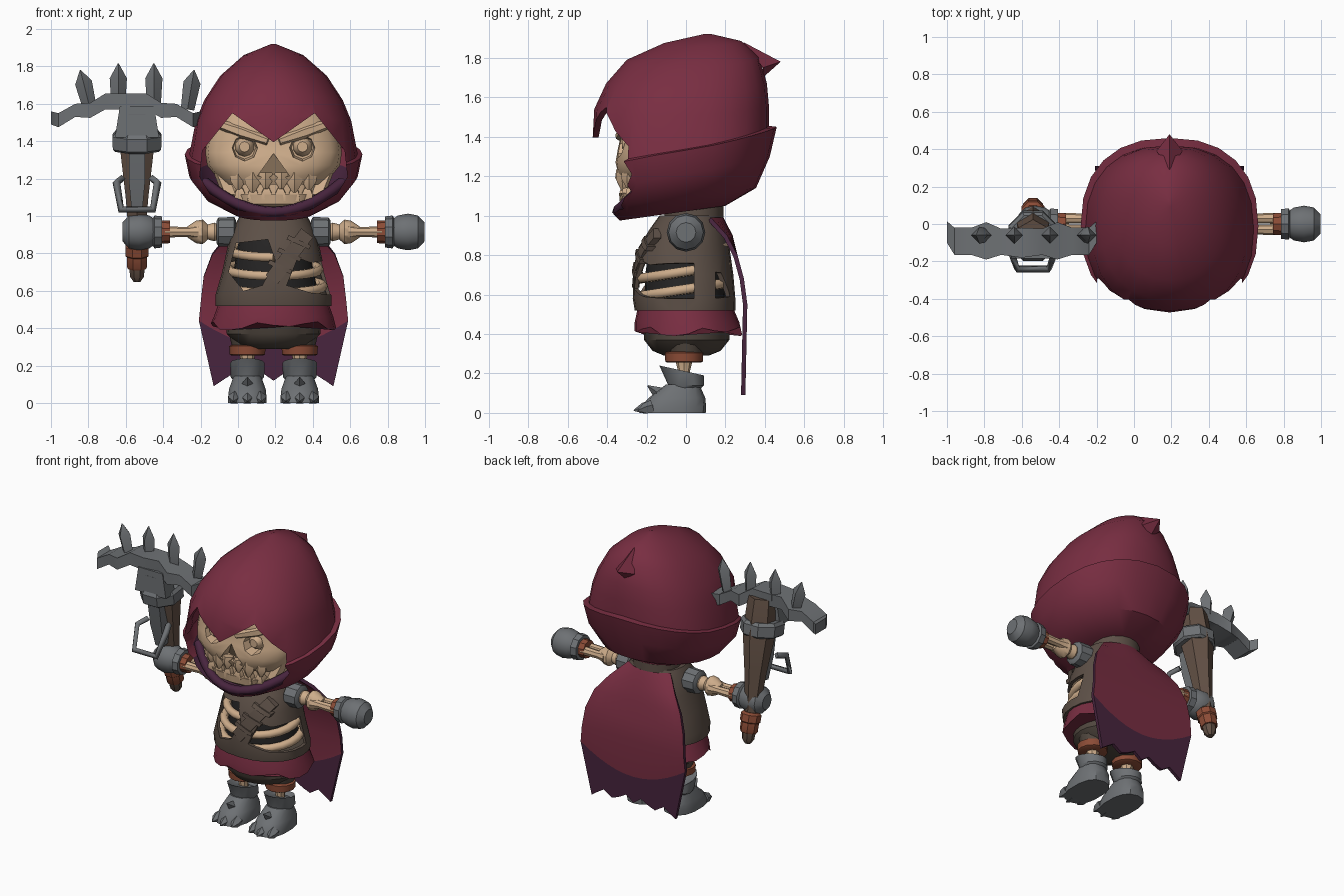
import bpy, bmesh, math
from mathutils import Vector

if "Cube" in bpy.data.objects:
    bpy.data.objects.remove(bpy.data.objects["Cube"])

BODY = 0.19       # x of the figure
WEAPON = -0.54    # x of the held weapon


def material(name, r, g, b):
    m = bpy.data.materials.new(name)
    m.diffuse_color = (r, g, b, 1)
    m.use_nodes = True
    m.node_tree.nodes["Principled BSDF"].inputs["Base Color"].default_value = m.diffuse_color
    return m


RED = material("wine cloth", .190, .027, .054)
PURPLE = material("purple lining", .064, .018, .048)
BONE = material("bone", .62, .42, .26)
STEEL = material("grey metal", .155, .165, .175)
LEATHER = material("brown leather", .108, .079, .062)
ORANGE = material("rust leather", .26, .072, .037)
DARK = material("dark inside", .018, .017, .017)
PANTS = material("dark brown", .082, .064, .050)
WOOD = material("wood", .125, .082, .060)
CUTTERS = []


def mesh(name, verts, faces, mats, at=BODY):
    me = bpy.data.meshes.new(name)
    me.from_pydata([tuple(v) for v in verts], [], faces)
    bm = bmesh.new()
    bm.from_mesh(me)
    bmesh.ops.recalc_face_normals(bm, faces=bm.faces)
    bm.to_mesh(me)
    bm.free()
    for m in mats if isinstance(mats, (list, tuple)) else [mats]:
        me.materials.append(m)
    ob = bpy.data.objects.new(name, me)
    ob.location.x = at
    bpy.context.collection.objects.link(ob)
    return ob


def skin(name, rings, mats, at=BODY):
    """Closed surface through equal rings of points."""
    n = len(rings[0])
    faces = [(k*n+i, k*n+(i+1) % n, (k+1)*n+(i+1) % n, (k+1)*n+i)
             for k in range(len(rings)-1) for i in range(n)]
    faces += [tuple(range(n)), tuple(range((len(rings)-1)*n, len(rings)*n))]
    return mesh(name, [p for r in rings for p in r], faces, mats, at)


def oval(zf, zb, w, yf, yb, droop=0, p=1.0, n=24):
    """Ring with front/back heights and depths; the sides may droop."""
    pts = []
    for i in range(n):
        a = 2*math.pi*i/n
        s, c = math.sin(a), math.cos(a)
        x = w*math.copysign(abs(s)**p, s)
        y = (yf+yb)/2 - (yb-yf)/2*math.copysign(abs(c)**p, c)
        pts.append((x, y, zf+(zb-zf)*(1-c)/2-droop*abs(s)))
    return pts


def lathe(name, p0, p1, profile, mat, n=10, rot=0.0, at=BODY):
    """Turned part from p0 to p1; profile holds (fraction, radius)."""
    p0, p1 = Vector(p0), Vector(p1)
    d = p1-p0
    q = d.to_track_quat('Z', 'X')
    rings = [[p0 + q @ Vector((r*math.cos(rot+2*math.pi*i/n), r*math.sin(rot+2*math.pi*i/n), t*d.length))
              for i in range(n)] for t, r in profile]
    return skin(name, rings, mat, at)


def prism(name, pts, y0, y1, mats, at=BODY):
    return skin(name, [[(x, y, z) for x, z in pts] for y in (y0, y1)], mats, at)


def tube(name, pts, r, mat, at=BODY, res=1):
    cu = bpy.data.curves.new(name, 'CURVE')
    cu.dimensions = '3D'
    cu.bevel_depth, cu.bevel_resolution, cu.use_fill_caps = r, res, True
    sp = cu.splines.new('POLY')
    sp.points.add(len(pts)-1)
    for q, p in zip(sp.points, pts):
        q.co = (*p, 1)
    cu.materials.append(mat)
    ob = bpy.data.objects.new(name, cu)
    ob.location.x = at
    bpy.context.collection.objects.link(ob)


def shell(ob, t, offset=1, rim=0):
    m = ob.modifiers.new("shell", 'SOLIDIFY')
    m.thickness, m.offset, m.material_offset, m.material_offset_rim = t, -1, offset, rim


def cut(ob, cutter):
    m = ob.modifiers.new("cut", 'BOOLEAN')
    m.operation, m.solver, m.object = 'DIFFERENCE', 'EXACT', cutter
    cutter.hide_render = True
    CUTTERS.append(cutter)


def lerp(table, z):
    for (a, va), (b, vb) in zip(table, table[1:]):
        if z <= b:
            return va+(vb-va)*max(0, (z-a)/(b-a))
    return table[-1][1]


# Hood: dome, ledge of the lower cowl, tucked bottom, face opening
hood = skin("hood", [oval(*r) for r in (
    (1.92, 1.92, .012, .09, .13), (1.875, 1.885, .16, -.11, .28, .02, .95),
    (1.79, 1.81, .285, -.30, .37, .05, .9), (1.67, 1.67, .37, -.405, .41, .05, .88),
    (1.54, 1.56, .415, -.465, .42, .04, .85), (1.27, 1.455, .45, -.48, .42, .03, .85),
    (1.25, 1.45, .475, -.482, .46, .02, .85), (1.12, 1.30, .45, -.445, .425, 0, .86),
    (1.04, 1.14, .36, -.40, .355, 0, .9), (.975, 1.05, .21, -.335, .20))], [RED, PURPLE])
shell(hood, .03)
half = [(0, 1.0), (.2, 1.035), (.34, 1.12), (.395, 1.21), (.38, 1.35), (.22, 1.55), (0, 1.395)]
opening = prism("hood_cutter", half+[(-x, z) for x, z in half[-2:0:-1]], -1, -.12, [RED, PURPLE])
for f in opening.data.polygons:
    f.material_index = int(f.center.z < 1.12)
cut(hood, opening)
mesh("hood_tip", [(0, .29, 1.88), (.07, .39, 1.75), (0, .39, 1.70), (-.07, .39, 1.75), (0, .48, 1.78)],
     [(0, 1, 4), (1, 2, 4), (2, 3, 4), (3, 0, 4), (3, 2, 1, 0)], RED)
tube("chin_lining", [(i/6*.37, -.345+.17*(i/6)**2, 1.022+.16*(i/6)**2) for i in range(-6, 7)], .03, PURPLE)

# Skull with sockets, nose hole, brows, cheeks and jaw
skull = skin("skull", [oval(z, z, w, yf, .1, 0, .78, 20) for z, w, yf in (
    (1.17, .27, -.325), (1.215, .31, -.35), (1.27, .355, -.36), (1.34, .365, -.345), (1.41, .355, -.33),
    (1.50, .32, -.335), (1.62, .25, -.29))], BONE)
nose = prism("nose_cutter", [(0, 1.335), (.085, 1.215), (.03, 1.20), (0, 1.225), (-.03, 1.20),
                             (-.085, 1.215)], -.5, -.25, BONE)
nose.data.vertices[6].co.y = -.342
cut(skull, nose)
skin("mouth", [oval(z, z, .25, -.305, .05, 0, .85) for z in (1.07, 1.2)], BONE)
skin("jaw", [oval(z, z, w, yf, 0, 0, .8, 16) for z, w, yf in (
    (1.04, .17, -.30), (1.065, .215, -.335), (1.115, .25, -.34))], BONE)
for s, side in ((-1, "left"), (1, "right")):
    cut(skull, lathe(side+"_socket_cutter", (s*.155, -.46, 1.365), (s*.155, -.265, 1.365),
                     [(0, .088), (1, .06)], BONE, 8))
    lathe(side+"_eye_knob", (s*.155, -.325, 1.37), (s*.155, -.22, 1.37),
          [(0, .028), (.2, .045), (.5, .052), (1, .04)], BONE)
    lathe(side+"_brow", (s*.03, -.338, 1.40), (s*.30, -.27, 1.495), [(0, .022), (.5, .034), (1, .025)], BONE, 6)
    lathe(side+"_jaw_hinge", (s*.22, -.23, 1.07), (s*.29, -.19, 1.24), [(0, .04), (1, .035)], BONE, 4)
    for i, (x, r, z) in enumerate(((.042, .038, 1.145), (.112, .044, 1.125), (.19, .042, 1.14))):
        lathe(f"{side}_upper_tooth_{i}", (s*x, -.318+x*x, 1.23), (s*x, -.328+x*x, z),
              [(0, r), (.5, r), (1, .012)], BONE, 5)
    for i, x in enumerate((.037, .11, .18)):
        lathe(f"{side}_lower_tooth_{i}", (s*x, -.305+x*x, 1.085), (s*x, -.315+x*x, 1.15),
              [(0, .04), (.6, .038), (1, .02)], BONE, 4, math.pi/4)

# Torn vest over a dark core with ribs
VEST = ((.52, .31, -.26, .25), (.58, .31, -.27, .25), (.70, .275, -.265, .24), (.84, .245, -.24, .22),
        (.93, .22, -.185, .20), (1.0, .18, -.135, .17))
vest = skin("vest", [oval(z, z, w, f, b, 0, .9) for z, w, f, b in VEST], [LEATHER, PANTS])
shell(vest, .02)
cut(vest, prism("left_hole_cutter", [(-.16, .60), (-.24, .70), (-.20, .855), (-.03, .875), (.01, .76), (-.06, .63)],
                -1, -.02, LEATHER))
cut(vest, prism("right_hole_cutter", [(.07, .63), (.13, .775), (.20, .75), (.4, .78), (.4, .57), (.2, .59)],
                -1, .04, LEATHER))
cut(vest, prism("back_hole_cutter", [(.15, .59), (.19, .71), (.4, .74), (.4, .57)], .15, 1, LEATHER))
skin("chest_core", [oval(z, z, w*.78, f*.78, b*.8) for z, w, f, b in VEST[1:5]], DARK)
for k, z in enumerate((.60, .69, .79)):
    w, f, b = (lerp([(r[0], r[j]) for r in VEST], z) for j in (1, 2, 3))
    for s, side in ((-1, "left"), (1, "right")):
        ring = oval(z-.01, z+.06, w*.87, f*.89, b*.88)
        tube(f"{side}_rib_{k}", [(s*x, y, h) for x, y, h in ring[:12]], .027, BONE)


def chest_plate(name, a, b, wide, lift):
    """Leather strip lying on the curved chest from a to b (x, z)."""
    a, b = Vector(a), Vector(b)
    side = Vector((-(b-a).y, (b-a).x)).normalized()*wide
    rings = []
    for i in range(6):
        c = a+(b-a)*i/5
        ring = []
        for k, out in ((-1, lift), (1, lift), (1, -.03), (-1, -.03)):
            x, z = c+side*k
            ring.append((x, lerp([(r[0], r[2]) for r in VEST], z)*(1-.42*(x/.27)**2)-out, z))
        rings.append(ring)
    skin(name, rings, LEATHER)


chest_plate("chest_strap", (-.01, .66), (.18, .91), .04, .007)
for i in range(3):
    x, z = .035+.05*i, .725+.066*i
    chest_plate(f"stitch_{i}", (x-.06, z+.03), (x+.06, z-.025), .012, .013)
skin("neck_collar", [oval(z, z, .16, -.11, .19, n=16) for z in (.94, 1.08)], LEATHER)

# Ragged waist cloth and breeches
sash = skin("waist_cloth", [oval(.41, .41, .335, -.26, .285), oval(.46, .46, .32, -.26, .27),
                            oval(.53, .53, .295, -.245, .24)], RED)
for i in range(24):
    sash.data.vertices[i].co.z += (.005, .0, .015, .025, -.015, -.02, -.01, .02)[i % 8]
skin("breeches", [oval(z, z, w, -w*.85, w*.88) for z, w in ((.29, .13), (.315, .2), (.37, .25), (.53, .26))], PANTS)

# Cape: straight across, bent in profile, ragged purple hem
WID = ((.09, .32), (.25, .38), (.45, .40), (.75, .365), (.88, .27), (.99, .16))
DEP = ((.09, .305), (.55, .315), (.70, .295), (.85, .25), (.93, .19), (.99, .13))
HEM = (.09, .12, .15, .11, .13, .16, .12)
verts = []
for i in range(13):
    u = (i-6)/6
    for z in (HEM[min(i, 12-i)], .30+.14*u*u, .55, .68, .80, .90, .99):
        verts.append((u*lerp(WID, z), lerp(DEP, z)-.004+(1-u*u)*max(0, z-.83)*.4, z))
cape = mesh("cape", verts, [(i*7+j, i*7+7+j, i*7+8+j, i*7+j+1) for i in range(12) for j in range(6)], [RED, PURPLE])
for k, f in enumerate(cape.data.polygons):
    f.material_index = int(k % 6 == 0)
shell(cape, .022, 0, 1)

# Arms and legs, mirrored
for s, side in ((-1, "left"), (1, "right")):
    def arm(part, a, b, prof, mat, y=0, n=10):
        lathe(f"{side}_{part}", (s*a, y, .915), (s*b, y, .915), prof, mat, n)
    arm("shoulder_pad", .20, .305, [(0, .06), (.1, .08), (.9, .077), (1, .06)], STEEL)
    arm("upper_arm", .28, .46, [(0, .03), (.2, .05), (.4, .04), (.55, .066), (.75, .06), (1, .03)], BONE)
    arm("forearm_front", .40, .58, [(0, .038), (.3, .026), (1, .03)], BONE, -.03, 8)
    arm("forearm_back", .40, .58, [(0, .038), (.3, .026), (1, .03)], BONE, .03, 8)
    arm("wrist_band", .553, .60, [(0, .06), (1, .062)], ORANGE)
    arm("glove_cuff", .595, .65, [(0, .083), (.75, .088), (1, .065)], STEEL)
    arm("fist", .63, .808, [(0, .065), (.2, .088), (.5, .098), (.8, .088), (1, .05)], STEEL, 0, 12)

    x = s*.14
    lathe(side+"_thigh", (x, 0, .29), (x, 0, .38), [(0, .08), (1, .10)], PANTS, 12)
    lathe(side+"_knee_band", (x, -.01, .255), (x, -.01, .31), [(0, .085), (.1, .095), (.9, .097), (1, .085)], ORANGE, 12)
    lathe(side+"_shin", (x, -.01, .12), (x, -.01, .27), [(0, .035), (.6, .03), (1, .045)], BONE, 8)
    cuff = [oval(*r, n=12) for r in ((.11, .12, .07, -.09, .07), (.14, .14, .09, -.09, .09),
                                     (.24, .19, .092, -.135, .09), (.215, .17, .06, -.08, .06))]
    foot = [oval(*r, 0, .8, 14) for r in ((0, 0, .105, -.235, .10), (.03, .03, .105, -.23, .102),
                                          (.075, .075, .10, -.19, .098), (.145, .14, .075, -.10, .07))]
    for part, rings in (("boot_cuff", cuff), ("boot_foot", foot)):
        skin(f"{side}_{part}", [[(px+x, py, pz) for px, py, pz in r] for r in rings], STEEL)
    lathe(side+"_boot_spike", (x, -.11, .08), (x, -.195, .138), [(0, .05), (1, .003)], STEEL, 4)
    for i, t in enumerate((-.068, 0, .068)):
        lathe(f"{side}_toe_claw_{i}", (x+t, -.17, .03), (x+t*1.1, -.265+abs(t)*.3, .012),
              [(0, .036), (.5, .03), (1, .003)], STEEL, 5)


# Weapon: grip, wooden stock, metal collar, guard loop and spiked bow
def part(name, p0, p1, prof, mat, n=8, rot=math.pi/8):
    lathe(name, p0, p1, prof, mat, n, rot, WEAPON)


part("pommel", (0, .10, .65), (0, .085, .73), [(0, .02), (.35, .04), (1, .045)], WOOD)
part("grip", (0, .09, .72), (0, .055, .85), [(0, .05), (.1, .058), (.5, .058), (.55, .066), (.9, .066), (1, .05)], ORANGE)
part("stock", (0, .055, .84), (0, -.065, 1.60), [(0, .045), (.35, .07), (.7, .105), (1, .09)], WOOD, 6, 0)
part("rail", (0, -.06, 1.03), (0, -.14, 1.55), [(0, .04), (.3, .06), (1, .065)], STEEL, 4, math.pi/4)
part("collar", (0, -.055, 1.35), (0, -.07, 1.45), [(0, .125), (.12, .14), (.8, .142), (1, .125)], STEEL)
prism("front_plate", [(-.118, 1.42), (.118, 1.42), (.092, 1.585), (-.092, 1.585)], -.185, -.085, STEEL, WEAPON)
tube("guard_loop", [(-.08, -.10, 1.20), (-.11, -.17, 1.18), (-.085, -.24, 1.035), (.085, -.24, 1.035),
                    (.11, -.17, 1.18), (.08, -.10, 1.20)], .021, STEEL, WEAPON, 0)
stations = ((.40, .015, -.10, 1.56, 1.49), (.36, -.02, -.165, 1.55, 1.475), (.27, -.02, -.165, 1.60, 1.53),
            (.19, .01, -.19, 1.605, 1.525), (.11, -.025, -.165, 1.655, 1.57), (0, -.02, -.18, 1.655, 1.57))
limb = [(-d, *r) for d, *r in stations]+[(d, *r) for d, *r in stations[-2::-1]]
skin("bow_limb", [[(x, a, t), (x, b, t), (x, b, l), (x, a, l)] for x, a, b, t, l in limb], STEEL, -.60)
for i, (a, b, z) in enumerate(((-.19, -.243, 1.78), (-.04, -.04, 1.815), (.15, .15, 1.815), (.33, .365, 1.78))):
    lathe(f"bow_spike_{i}", (a, -.06, 1.57), (b, -.06, z), [(0, .036), (.68, .046), (1, .003)], STEEL, 4, 0, -.60)

# Apply cuts and shells, line only the lower hood in purple, then shade
dg = bpy.context.evaluated_depsgraph_get()
done = [(o, bpy.data.meshes.new_from_object(o.evaluated_get(dg)))
        for o in bpy.context.collection.objects if o.type == 'MESH' and o.modifiers]
for o, me in done:
    o.modifiers.clear()
    o.data = me
for f in hood.data.polygons:
    if f.center.z > 1.22:
        f.material_index = 0
for o in CUTTERS:
    bpy.data.objects.remove(o)
for o in bpy.context.collection.objects:
    o.select_set(o.type == 'MESH')
bpy.context.view_layer.objects.active = hood
bpy.ops.object.shade_smooth_by_angle(angle=math.radians(35))
